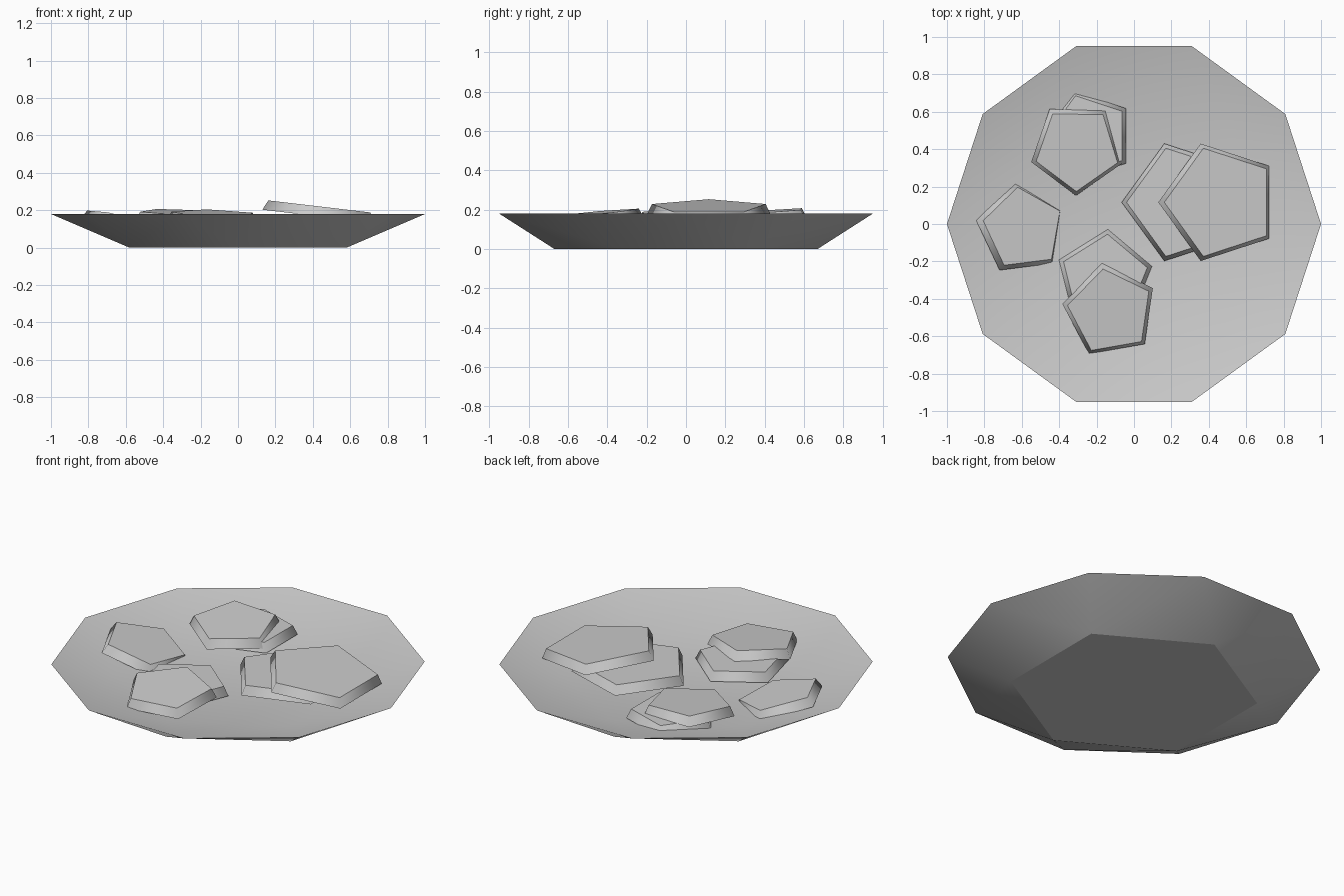
import bpy, bmesh
from math import cos, sin, radians, atan
from mathutils import Vector, Matrix

cube = bpy.data.objects.get("Cube")
if cube:
    bpy.data.objects.remove(cube)

gray = bpy.data.materials.new("stone_gray")
gray.use_nodes = True
COLOUR = (0.6, 0.6, 0.6, 1)
gray.diffuse_color = COLOUR
gray.node_tree.nodes["Principled BSDF"].inputs["Base Color"].default_value = COLOUR


def ring(bm, sides, radius, z, start):
    step = 360 / sides
    angles = [radians(start + i * step) for i in range(sides)]
    return [bm.verts.new((radius * cos(a), radius * sin(a), z)) for a in angles]


def finish(bm, name):
    bmesh.ops.recalc_face_normals(bm, faces=bm.faces)
    mesh = bpy.data.meshes.new(name)
    bm.to_mesh(mesh)
    bm.free()
    mesh.materials.append(gray)
    obj = bpy.data.objects.new(name, mesh)
    bpy.context.collection.objects.link(obj)
    return obj


# Shallow dish: a six-sided base widening to a ten-sided rim, hollow on top
RIM_Z, FLOOR_Z = 0.18, 0.09
bm = bmesh.new()
for base_z in (0, FLOOR_Z):
    points = ring(bm, 6, 0.67, base_z, 90) + ring(bm, 10, 1, RIM_Z, 0)
    bmesh.ops.convex_hull(bm, input=points)
lids = [f for f in bm.faces if all(v.co.z > RIM_Z - 0.001 for v in f.verts)]
bmesh.ops.delete(bm, geom=lids, context='FACES')
bmesh.ops.remove_doubles(bm, verts=bm.verts, dist=0.0001)
for f in bm.faces:
    f.smooth = any(v.co.z > 0.01 for v in f.verts)
for e in bm.edges:
    if all(v.co.z > RIM_Z - 0.001 for v in e.verts):
        e.smooth = False
finish(bm, "dish")


# Five-sided slab with bevelled walls, leaning along the given slopes
def slab(name, x, y, top_z, radius, turn, slope_x=0, slope_y=0):
    height, inset = 0.053, 0.026
    bm = bmesh.new()
    low = ring(bm, 5, radius, -height, turn)
    top = ring(bm, 5, radius - inset, 0, turn)
    bm.faces.new(low[::-1])
    bm.faces.new(top)
    for i in range(5):
        j = (i + 1) % 5
        bm.faces.new((low[i], low[j], top[j], top[i])).smooth = True
    lean = Matrix.Rotation(-atan(slope_x), 4, 'Y') @ Matrix.Rotation(atan(slope_y), 4, 'X')
    bm.transform(Matrix.Translation(Vector((x, y, top_z))) @ lean)
    finish(bm, name)


slab("left_lower_slab", 0.264, 0.116, 0.16, 0.33, 180)
slab("left_upper_slab", 0.464, 0.116, 0.217, 0.33, 180, -0.118)
slab("right_slab", -0.592, -0.025, 0.15, 0.25, 169, -0.24, -0.07)
slab("front_lower_slab", -0.158, -0.29, 0.15, 0.262, 86)
slab("front_upper_slab", -0.126, -0.468, 0.183, 0.258, 100, -0.03, 0.09)
slab("back_lower_slab", -0.245, 0.472, 0.155, 0.25, 107.6)
slab("back_upper_slab", -0.304, 0.402, 0.19, 0.255, 125, -0.03, 0.07)
